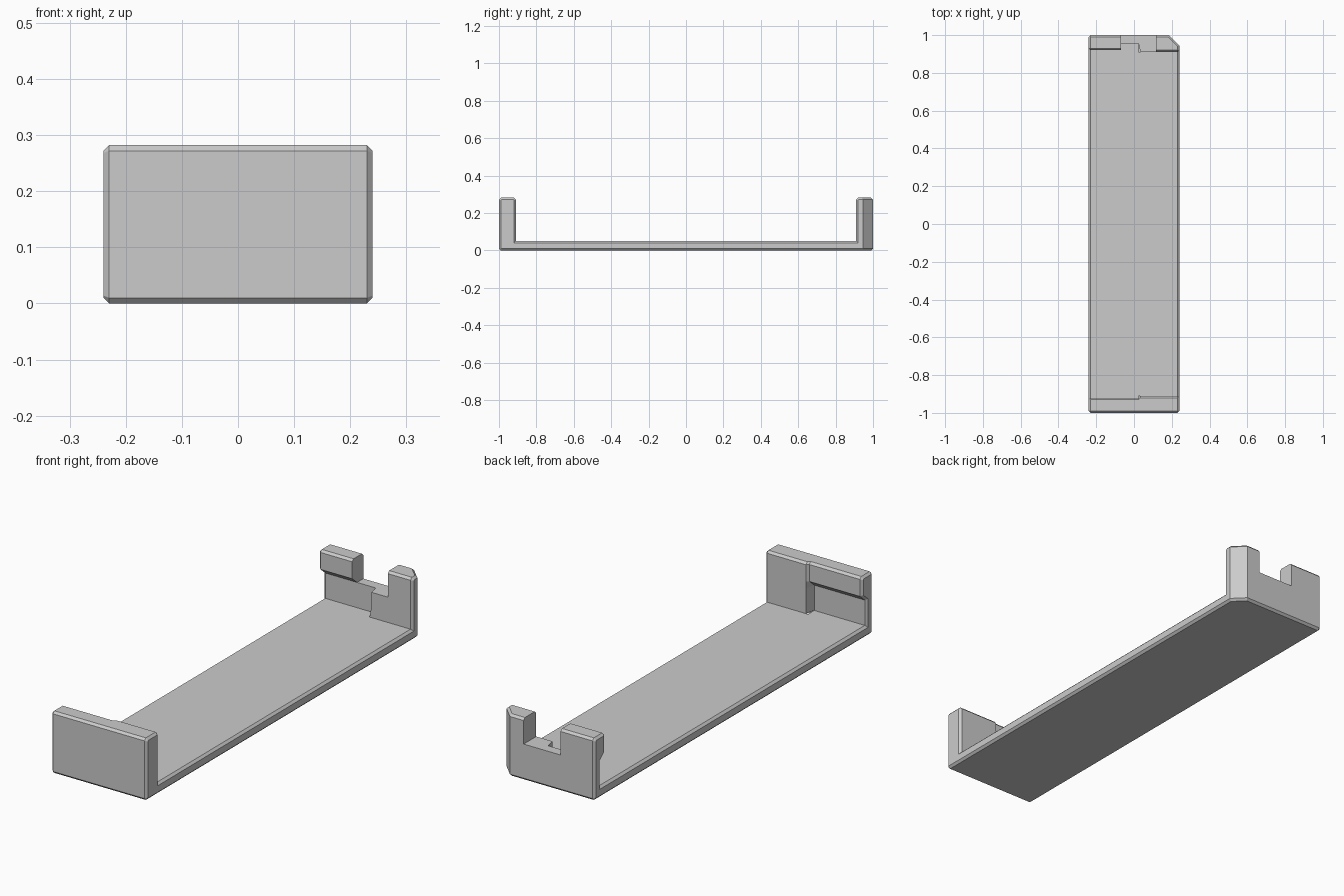
import bpy
import bmesh
from mathutils import Vector

cube = bpy.data.objects.get("Cube")
if cube:
    bpy.data.objects.remove(cube)

# Single plain grey
GREY = (0.6, 0.6, 0.6, 1.0)
grey = bpy.data.materials.new("plain grey")
grey.use_nodes = True
grey.diffuse_color = GREY
grey.node_tree.nodes["Principled BSDF"].inputs["Base Color"].default_value = GREY

BEV = 0.01
W, TOP, FLOOR = 0.24, 0.282, 0.05


def loft(name, sections):
    """Skin a list of equal-length point rings and cap both ends."""
    bm = bmesh.new()
    rings = [[bm.verts.new(p) for p in sec] for sec in sections]
    n = len(rings[0])
    for a, b in zip(rings, rings[1:]):
        for i in range(n):
            j = (i + 1) % n
            bm.faces.new((a[i], a[j], b[j], b[i]))
    bm.faces.new(rings[0])
    bm.faces.new(rings[-1])
    bmesh.ops.recalc_face_normals(bm, faces=bm.faces)
    mesh = bpy.data.meshes.new(name)
    bm.to_mesh(mesh)
    bm.free()
    mesh.materials.append(grey)
    obj = bpy.data.objects.new(name, mesh)
    bpy.context.collection.objects.link(obj)
    return obj


def tray_profile(inner):
    """Full U profile from the inner line of one end wall."""
    outer = [(1 - BEV, TOP), (1, TOP - BEV), (1, BEV), (1 - BEV, 0)]
    half = [Vector(p) for p in inner + outer]
    return half + [Vector((-p.x, p.y)) for p in reversed(half)]


def shrink(profile, d):
    """Offset a clockwise profile inward with mitred corners."""
    out = []
    for i, p in enumerate(profile):
        d1 = (p - profile[i - 1]).normalized()
        d2 = (profile[(i + 1) % len(profile)] - p).normalized()
        n1, n2 = Vector((d1.y, -d1.x)), Vector((d2.y, -d2.x))
        out.append(p + (n1 + n2) * d / (1 + n1.dot(n2)))
    return out


def at_x(profile, x):
    return [(x, p.x, p.y) for p in profile]


# End wall inner lines: undercut lip on one half, solid block on the other
lip = tray_profile([(0.91, FLOOR), (0.955, FLOOR), (0.955, 0.165), (0.92, 0.195),
                    (0.92, TOP - BEV), (0.93, TOP)])
block = tray_profile([(0.91, FLOOR), (0.91, 0.1), (0.91, 0.165), (0.91, 0.195),
                      (0.91, TOP - BEV), (0.92, TOP)])

# Tray with both end walls and chamfered side edges
tray = loft("tray_body", [
    at_x(shrink(lip, BEV), -W), at_x(lip, BEV - W), at_x(lip, 0.024),
    at_x(block, 0.034), at_x(block, W - BEV), at_x(shrink(block, BEV), W)])

# Notch in the back wall
notch = loft("notch_cutter", [
    [(x, 0.8, 0.165), (x, 1.1, 0.165), (x, 1.1, 0.4), (x, 0.8, 0.4)]
    for x in (-0.07, 0.116)])

# Cut-off back corner, flared at top and bottom to leave an edge chamfer
normal = Vector((1, 1, 0)).normalized()
along = Vector((1, -1, 0)).normalized()
middle = Vector((0.215, 0.97, 0))
flare = [(0.3, -0.1), (-0.11, -0.1), (0, BEV), (0, TOP - BEV),
         (-0.11, TOP + 0.1), (0.3, TOP + 0.1)]
corner = loft("corner_cutter", [
    [middle + normal * n + along * t + Vector((0, 0, z)) for n, z in flare]
    for t in (-0.3, 0.3)])

# Apply the cuts
bpy.context.view_layer.objects.active = tray
for cutter in (notch, corner):
    cutter.hide_render = True
    mod = tray.modifiers.new("cut", "BOOLEAN")
    mod.operation = "DIFFERENCE"
    mod.solver = "EXACT"
    mod.object = cutter
    bpy.ops.object.modifier_apply(modifier=mod.name)
    bpy.data.objects.remove(cutter)
